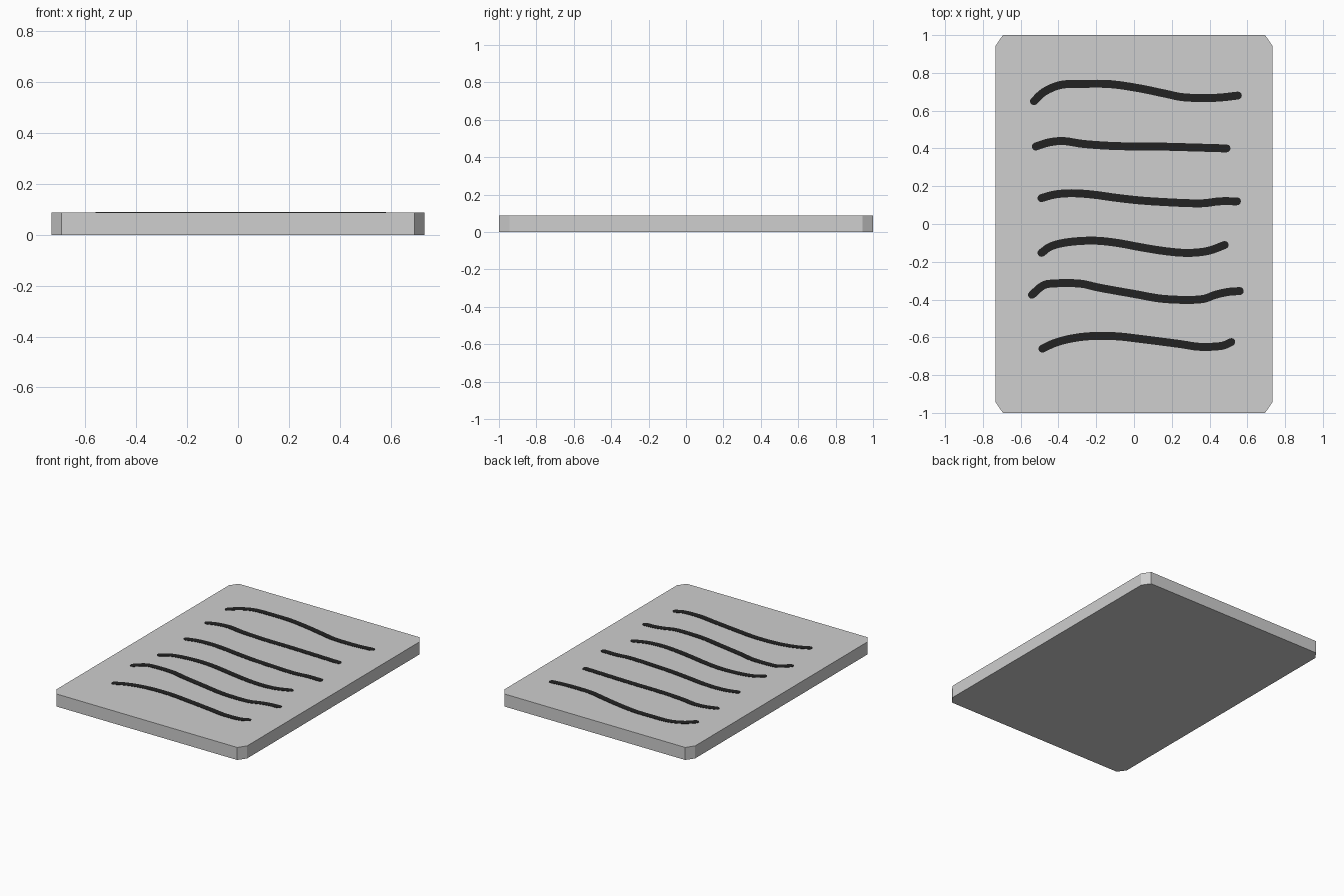
import bpy, bmesh, math
from mathutils import Vector

if "Cube" in bpy.data.objects:
    bpy.data.objects.remove(bpy.data.objects["Cube"])

HALF_X, HALF_Y, HEIGHT = 0.732, 1.0, 0.087
CUT_X, CUT_Y = 0.038, 0.055
STROKE_R = 0.021


def material(name, rgb):
    m = bpy.data.materials.new(name)
    m.diffuse_color = (*rgb, 1)
    m.use_nodes = True
    m.node_tree.nodes["Principled BSDF"].inputs["Base Color"].default_value = m.diffuse_color
    return m


def add_object(name, bm, mat):
    bmesh.ops.recalc_face_normals(bm, faces=bm.faces)
    me = bpy.data.meshes.new(name)
    bm.to_mesh(me)
    bm.free()
    me.materials.append(mat)
    ob = bpy.data.objects.new(name, me)
    bpy.context.collection.objects.link(ob)


def extrude_up(bm, faces, h):
    ext = bmesh.ops.extrude_face_region(bm, geom=faces)
    verts = [g for g in ext["geom"] if isinstance(g, bmesh.types.BMVert)]
    bmesh.ops.translate(bm, verts=verts, vec=(0, 0, h))


def smooth_path(pts, steps=4):
    """Catmull-Rom curve through the points."""
    p = [Vector(q) for q in pts]
    p = [2 * p[0] - p[1]] + p + [2 * p[-1] - p[-2]]
    out = []
    for a, b, c, d in zip(p, p[1:], p[2:], p[3:]):
        for i in range(steps):
            t = i / steps
            out.append(0.5 * (2 * b + (c - a) * t + (2 * a - 5 * b + 4 * c - d) * t * t
                              + (3 * b - a - 3 * c + d) * t ** 3))
    return out + [p[-2]]


def stroke(name, pts, mat):
    """Thin round-ended plate following a wavy line."""
    path = smooth_path(pts)
    bm = bmesh.new()
    left, right, dirs = [], [], []
    z = HEIGHT - 0.001
    for i, p in enumerate(path):
        d = (path[min(i + 1, len(path) - 1)] - path[max(i - 1, 0)]).normalized()
        n = Vector((-d.y, d.x)) * STROKE_R
        dirs.append(d)
        left.append(bm.verts.new((*(p + n), z)))
        right.append(bm.verts.new((*(p - n), z)))
    for i in range(len(path) - 1):
        bm.faces.new((right[i], right[i + 1], left[i + 1], left[i]))
    # half-round ends
    for p, d, a, b in ((path[0], -dirs[0], right[0], left[0]),
                       (path[-1], dirs[-1], left[-1], right[-1])):
        start = math.atan2(d.y, d.x) + math.pi / 2
        arc = [bm.verts.new((p.x + STROKE_R * math.cos(start - math.pi * k / 6),
                             p.y + STROKE_R * math.sin(start - math.pi * k / 6), z))
               for k in range(1, 6)]
        bm.faces.new([a] + arc + [b])
    bmesh.ops.recalc_face_normals(bm, faces=bm.faces)
    extrude_up(bm, bm.faces[:], 0.003)
    add_object(name, bm, mat)


grey = material("light grey", (0.62, 0.62, 0.62))
ink = material("ink black", (0.016, 0.016, 0.016))

# slab with clipped corners
bm = bmesh.new()
outline = []
for sx, sy in ((1, 1), (-1, 1), (-1, -1), (1, -1)):
    corner = [(sx * HALF_X, sy * (HALF_Y - CUT_Y)), (sx * (HALF_X - CUT_X), sy * HALF_Y)]
    outline += corner if sx * sy > 0 else corner[::-1]
face = bm.faces.new([bm.verts.new((x, y, 0)) for x, y in outline])
extrude_up(bm, [face], HEIGHT)
add_object("slab", bm, grey)

# wavy written lines, top to bottom
LINES = [
    [(-.53, .65), (-.475, .70), (-.385, .737), (-.26, .742), (-.12, .74), (.03, .718),
     (.165, .69), (.27, .67), (.43, .668), (.55, .68)],
    [(-.52, .41), (-.45, .432), (-.37, .439), (-.26, .423), (-.08, .412), (.14, .41), (.49, .40)],
    [(-.49, .137), (-.42, .156), (-.33, .163), (-.22, .156), (-.08, .137), (.08, .121),
     (.34, .109), (.45, .12), (.545, .12)],
    [(-.49, -.153), (-.435, -.116), (-.34, -.095), (-.21, -.088), (-.09, -.10), (.03, -.122),
     (.16, -.143), (.28, -.153), (.39, -.143), (.48, -.111)],
    [(-.54, -.375), (-.485, -.328), (-.43, -.315), (-.29, -.315), (-.18, -.338), (0, -.37),
     (.16, -.397), (.345, -.40), (.43, -.375), (.495, -.36), (.56, -.355)],
    [(-.485, -.66), (-.42, -.63), (-.34, -.608), (-.235, -.594), (-.10, -.594), (.03, -.608),
     (.24, -.635), (.345, -.65), (.46, -.646), (.515, -.625)],
]
for i, pts in enumerate(LINES):
    stroke(f"written_line_{i + 1}", pts, ink)
